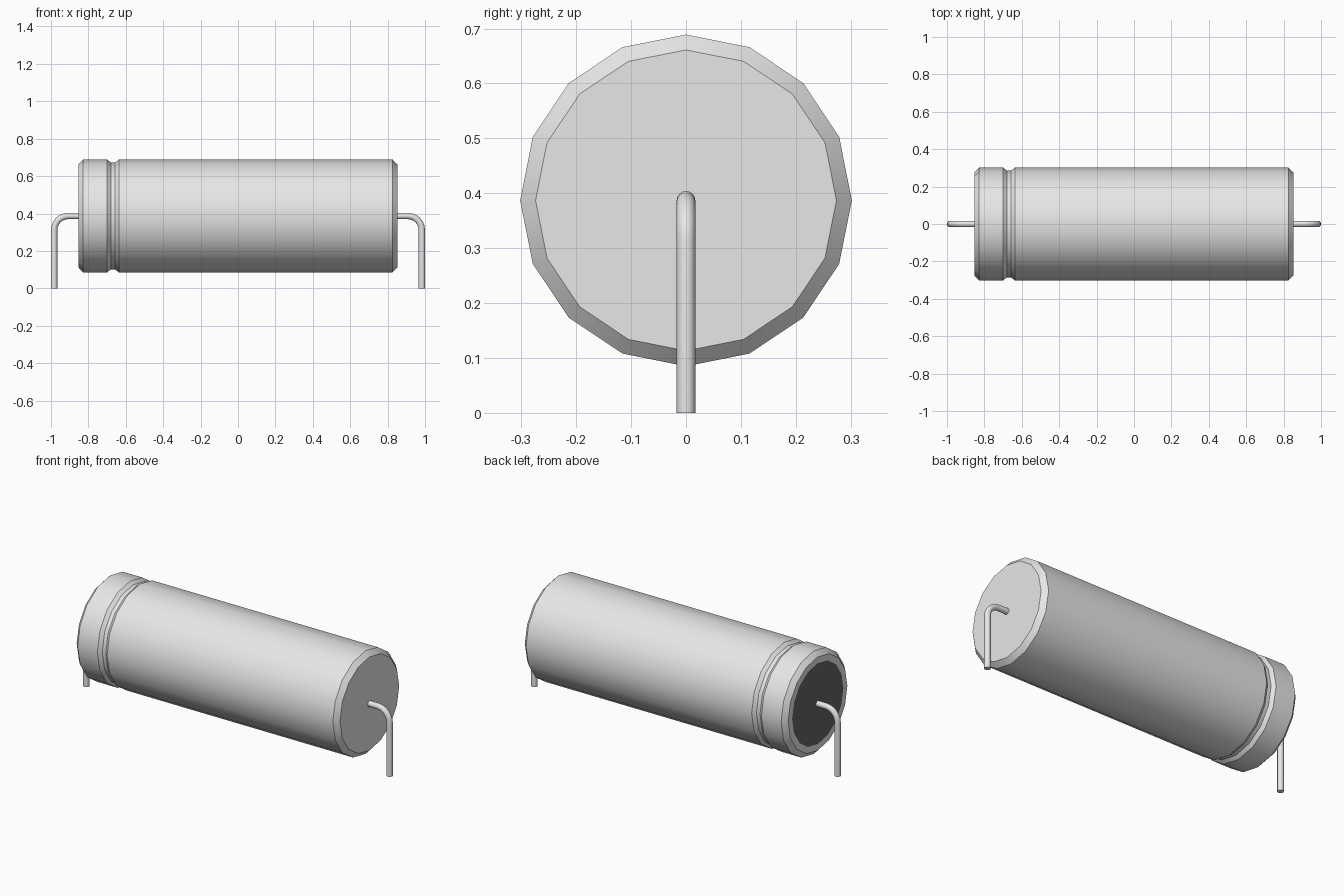
import bpy, bmesh, math
from mathutils import Vector

cube = bpy.data.objects.get("Cube")
if cube:
    bpy.data.objects.remove(cube, do_unlink=True)

AXIS_Z = 0.387      # height of the can's axis
BODY_R = 0.302
RIM_R = 0.274
SEAL_R = 0.237
WIRE_R = 0.017


def material(name, value):
    mat = bpy.data.materials.new(name)
    mat.use_nodes = True
    color = (value, value, value, 1)
    mat.diffuse_color = color
    mat.node_tree.nodes["Principled BSDF"].inputs["Base Color"].default_value = color
    return mat


metal = material("light grey metal", 0.8)
rubber = material("dark rubber", 0.13)


def loft(name, stations, sides, mats):
    """Skin circles (centre, direction in the xz plane, radius) and cap both ends."""
    bm = bmesh.new()
    rings = []
    for centre, direction, radius in stations:
        side = Vector((0, 1, 0))
        up = direction.normalized().cross(side)
        ring = []
        for i in range(sides):
            a = 2 * math.pi * i / sides
            ring.append(bm.verts.new(centre + radius * (math.cos(a) * up + math.sin(a) * side)))
        rings.append(ring)
    for r0, r1 in zip(rings, rings[1:]):
        for i in range(sides):
            j = (i + 1) % sides
            bm.faces.new((r0[i], r0[j], r1[j], r1[i]))
    start_cap = bm.faces.new(rings[0])
    bm.faces.new(rings[-1])
    start_cap.material_index = len(mats) - 1
    bmesh.ops.recalc_face_normals(bm, faces=bm.faces)
    mesh = bpy.data.meshes.new(name)
    bm.to_mesh(mesh)
    bm.free()
    for mat in mats:
        mesh.materials.append(mat)
    obj = bpy.data.objects.new(name, mesh)
    bpy.context.collection.objects.link(obj)
    bpy.ops.object.select_all(action='DESELECT')
    obj.select_set(True)
    bpy.context.view_layer.objects.active = obj
    bpy.ops.object.shade_smooth_by_angle(angle=math.radians(28))
    return obj


# Can: chamfered ends, crimp groove, rubber seal on the left-hand cap
profile = [
    (-0.854, SEAL_R), (-0.854, RIM_R), (-0.828, BODY_R),
    (-0.70, BODY_R), (-0.68, 0.286), (-0.657, 0.286), (-0.637, BODY_R),
    (0.826, BODY_R), (0.853, RIM_R),
]
loft("can", [(Vector((x, 0, AXIS_Z)), Vector((1, 0, 0)), r) for x, r in profile],
     16, [metal, rubber])

# Bent wire leads, one at each end
LEG_X = 1 - WIRE_R
BEND = 0.075
STEPS = 6
for name, s in (("right_lead", -1), ("left_lead", 1)):
    path = [(Vector((s * 0.85, 0, AXIS_Z)), Vector((s, 0, 0)), WIRE_R)]
    for k in range(STEPS + 1):
        a = math.pi / 2 * k / STEPS
        point = Vector((s * (LEG_X - BEND + BEND * math.sin(a)), 0,
                        AXIS_Z - BEND + BEND * math.cos(a)))
        path.append((point, Vector((s * math.cos(a), 0, -math.sin(a))), WIRE_R))
    path.append((Vector((s * LEG_X, 0, 0)), Vector((0, 0, -1)), WIRE_R))
    loft(name, path, 16, [metal])
